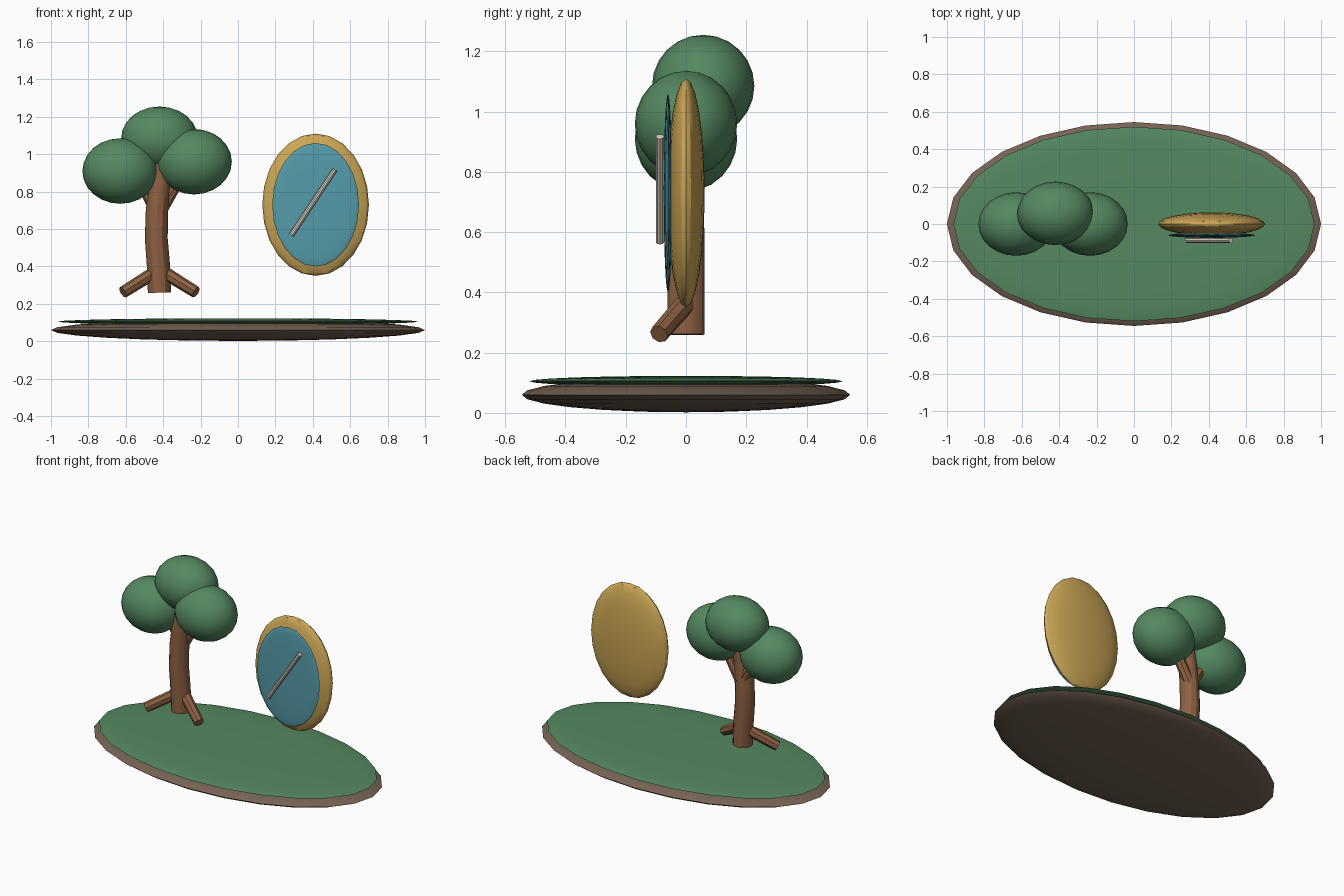
import bpy, bmesh
from math import cos, sin, tau
from mathutils import Vector

if "Cube" in bpy.data.objects:
    bpy.data.objects.remove(bpy.data.objects["Cube"])

def material(name, rgb):
    m = bpy.data.materials.new(name)
    m.diffuse_color = (*rgb, 1)
    m.use_nodes = True
    m.node_tree.nodes["Principled BSDF"].inputs["Base Color"].default_value = m.diffuse_color
    return m

BROWN = material("soil", (0.18, 0.125, 0.09))
GREEN = material("leaf", (0.09, 0.25, 0.12))
BARK = material("bark", (0.27, 0.12, 0.055))
GOLD = material("gold", (0.6, 0.38, 0.09))
BLUE = material("glass", (0.09, 0.33, 0.4))
CREAM = material("cream", (0.7, 0.65, 0.55))

def finish(obj, name, mat):
    obj.name = name
    obj.data.materials.append(mat)
    bpy.ops.object.select_all(action='DESELECT')
    obj.select_set(True)
    bpy.context.view_layer.objects.active = obj
    bpy.ops.object.shade_smooth_by_angle()

def ellipsoid(name, loc, radii, mat, segments=24, rings=12):
    bpy.ops.mesh.primitive_uv_sphere_add(segments=segments, ring_count=rings, location=loc)
    obj = bpy.context.object
    obj.scale = radii
    bpy.ops.object.transform_apply(location=False, rotation=False, scale=True)
    finish(obj, name, mat)

def tube(name, points, radii, mat, sides=10):
    """Capped round tube through points, all lying near an xz plane."""
    pts = [Vector(p) for p in points]
    bm = bmesh.new()
    rings = []
    for i, (p, r) in enumerate(zip(pts, radii)):
        t = (pts[min(i + 1, len(pts) - 1)] - pts[max(i - 1, 0)]).normalized()
        u = t.cross(Vector((0, 1, 0))).normalized()
        v = t.cross(u)
        rings.append([bm.verts.new(p + r * (cos(tau * k / sides) * u + sin(tau * k / sides) * v))
                      for k in range(sides)])
    for a, b in zip(rings, rings[1:]):
        for k in range(sides):
            n = (k + 1) % sides
            bm.faces.new((a[k], a[n], b[n], b[k]))
    bm.faces.new(rings[0])
    bm.faces.new(rings[-1])
    bmesh.ops.recalc_face_normals(bm, faces=bm.faces)
    mesh = bpy.data.meshes.new(name)
    bm.to_mesh(mesh)
    bm.free()
    obj = bpy.data.objects.new(name, mesh)
    bpy.context.collection.objects.link(obj)
    finish(obj, name, mat)

# island base
ellipsoid("soil_base", (0, 0, 0.06), (1, 0.545, 0.058), BROWN)
ellipsoid("grass_top", (0, 0, 0.105), (0.965, 0.52, 0.018), GREEN)

# tree trunk, with mirrored roots and branches
tube("trunk", [(-0.42, 0, 0.26), (-0.425, 0, 0.4), (-0.437, 0, 0.55), (-0.433, 0, 0.7),
               (-0.42, 0, 0.82), (-0.40, 0, 0.98)],
     [0.062, 0.062, 0.061, 0.06, 0.057, 0.052], BARK, 12)
for side, s in (("left", -1), ("right", 1)):
    tube(f"{side}_root", [(-0.42 + 0.03 * s, 0.0, 0.365), (-0.42 + 0.195 * s, -0.09, 0.262)],
         [0.035, 0.032], BARK, 8)
    tube(f"{side}_branch", [(-0.425, 0.02, 0.68), (-0.42 + 0.13 * s, 0.02, 0.91)],
         [0.036, 0.03], BARK, 8)

# tree crown
ellipsoid("left_foliage", (-0.63, 0, 0.91), (0.202, 0.17, 0.175), GREEN)
ellipsoid("right_foliage", (-0.235, 0, 0.96), (0.202, 0.17, 0.175), GREEN)
ellipsoid("top_foliage", (-0.42, 0.057, 1.085), (0.205, 0.17, 0.17), GREEN)

# floating mirror
ellipsoid("mirror_frame", (0.415, 0, 0.73), (0.285, 0.062, 0.38), GOLD)
ellipsoid("mirror_glass", (0.415, -0.06, 0.73), (0.232, 0.014, 0.33), BLUE)
tube("glass_streak", [(0.285, -0.087, 0.567), (0.518, -0.087, 0.917)], [0.014, 0.014], CREAM)
